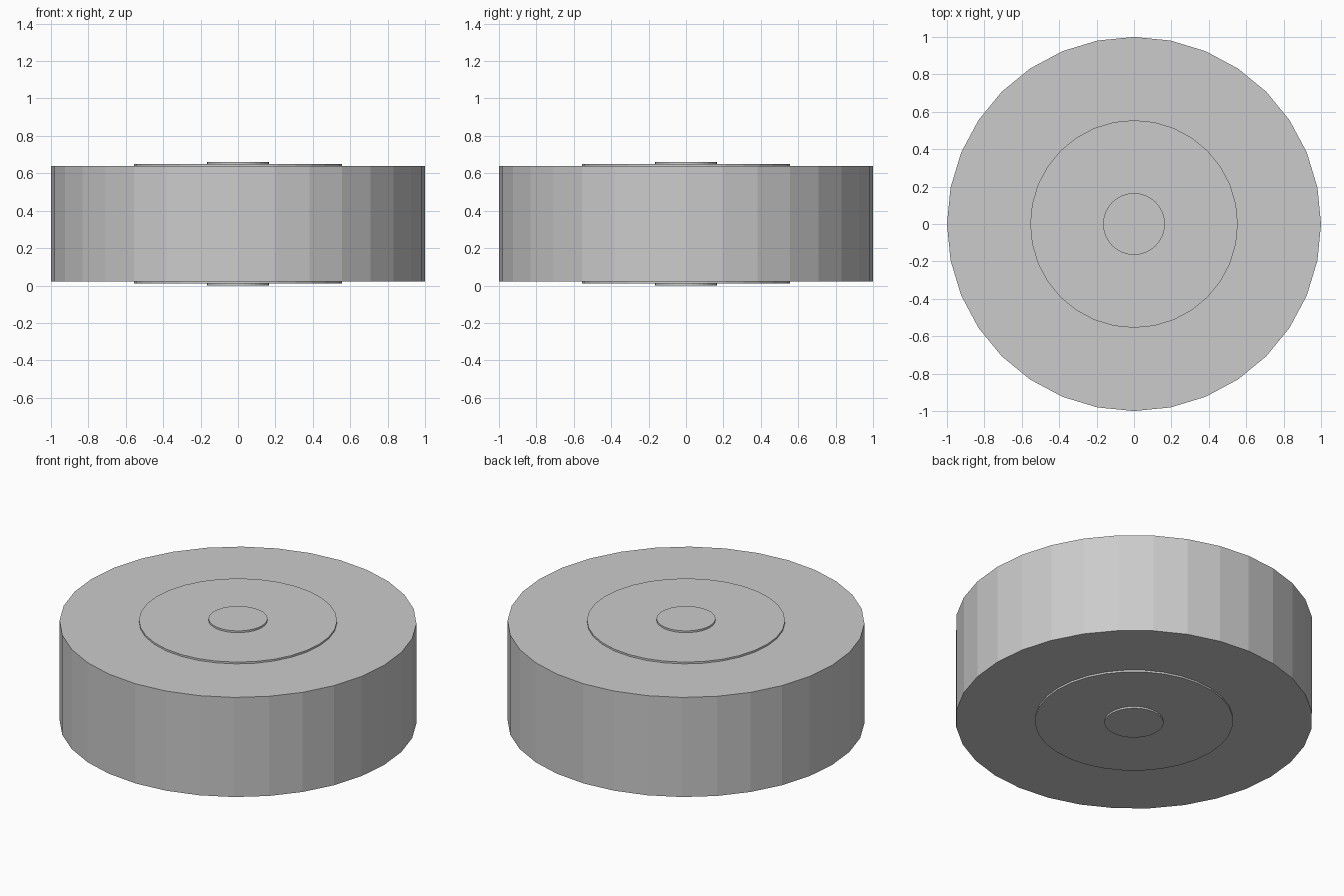
import bpy

if "Cube" in bpy.data.objects:
    bpy.data.objects.remove(bpy.data.objects["Cube"])

MID_Z = 0.33  # centre height of the wheel


def disc(name, radius, depth):
    """Flat-shaded 32-sided cylinder, symmetric about the wheel's mid plane."""
    bpy.ops.mesh.primitive_cylinder_add(
        vertices=32, radius=radius, depth=depth, location=(0, 0, MID_Z))
    bpy.context.object.name = name


# Tyre body, with hub and axle cap standing slightly proud on both faces
disc("tyre", 1.0, 0.616)
disc("hub", 0.555, 0.638)
disc("axle_cap", 0.165, 0.66)
